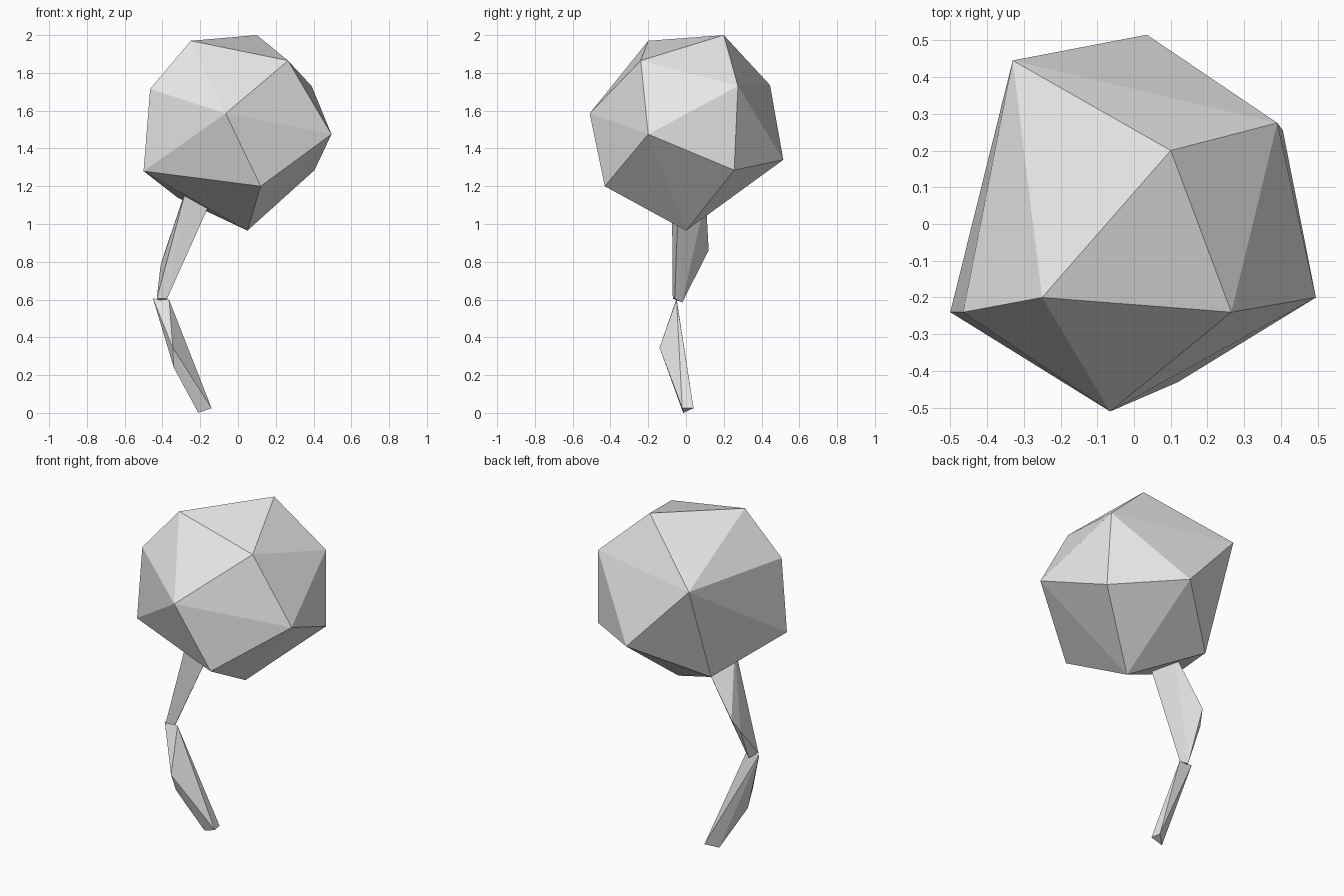
import bpy
import bmesh
import math

# Remove the default cube only
default_cube = bpy.data.objects.get("Cube")
if default_cube:
    bpy.data.objects.remove(default_cube, do_unlink=True)


def make_material(name, colour):
    material = bpy.data.materials.new(name)
    material.use_nodes = True
    material.diffuse_color = colour
    shader = material.node_tree.nodes["Principled BSDF"]
    shader.inputs["Base Color"].default_value = colour
    shader.inputs["Roughness"].default_value = 0.8
    return material


def make_faceted_solid(name, corners, material):
    """Wrap a flat-shaded convex shell around a few corner points."""
    bm = bmesh.new()
    for corner in corners:
        bm.verts.new(corner)
    bmesh.ops.convex_hull(bm, input=bm.verts[:])
    loose = [vert for vert in bm.verts if not vert.link_faces]
    bmesh.ops.delete(bm, geom=loose, context="VERTS")
    bmesh.ops.recalc_face_normals(bm, faces=bm.faces[:])
    for face in bm.faces:
        face.smooth = False
    mesh = bpy.data.meshes.new(name)
    bm.to_mesh(mesh)
    bm.free()
    mesh.materials.append(material)
    part = bpy.data.objects.new(name, mesh)
    bpy.context.scene.collection.objects.link(part)
    return part


light_grey = make_material("light grey", (0.8, 0.8, 0.8, 1))

# Crown: irregular faceted ball, listed from its top corners to its base
crown_top = [(.1, .2, 2), (-.25, -.2, 1.97), (.265, -.24, 1.865)]
crown_shoulder = [(-.33, .445, 1.735), (.39, .275, 1.73),
                  (-.465, -.24, 1.715), (-.065, -.51, 1.585)]
crown_waist = [(.495, -.2, 1.475), (.035, .515, 1.34),
               (.405, .255, 1.285), (-.5, -.24, 1.28)]
crown_base = [(.12, -.43, 1.2), (-.32, .22, 1.14), (.05, 0, .965)]
make_faceted_solid(
    "crown", crown_top + crown_shoulder + crown_waist + crown_base, light_grey)

# Upper stem: leans outward from the crown, with a ridge at the back
upper_root = [(-.27, -.075, 1.2), (-.14, -.04, 1.13), (-.2, .105, 1.14)]
upper_ridge = [(-.385, .12, .86), (-.41, .07, .78)]
upper_tip = [(-.43, -.07, .605), (-.375, -.06, .605), (-.4, -.02, .585)]
make_faceted_solid(
    "upper_stem", upper_root + upper_ridge + upper_tip, light_grey)

# Lower stem: curves back inward to the ground, with a ridge at the front
lower_root = [(-.45, -.05, .605), (-.365, -.05, .6)]
lower_ridge = [(-.345, -.14, .345), (-.34, -.1, .24)]
lower_foot = [(-.21, -.015, 0), (-.15, .04, .025), (-.14, -.02, .025)]
make_faceted_solid(
    "lower_stem", lower_root + lower_ridge + lower_foot, light_grey)
